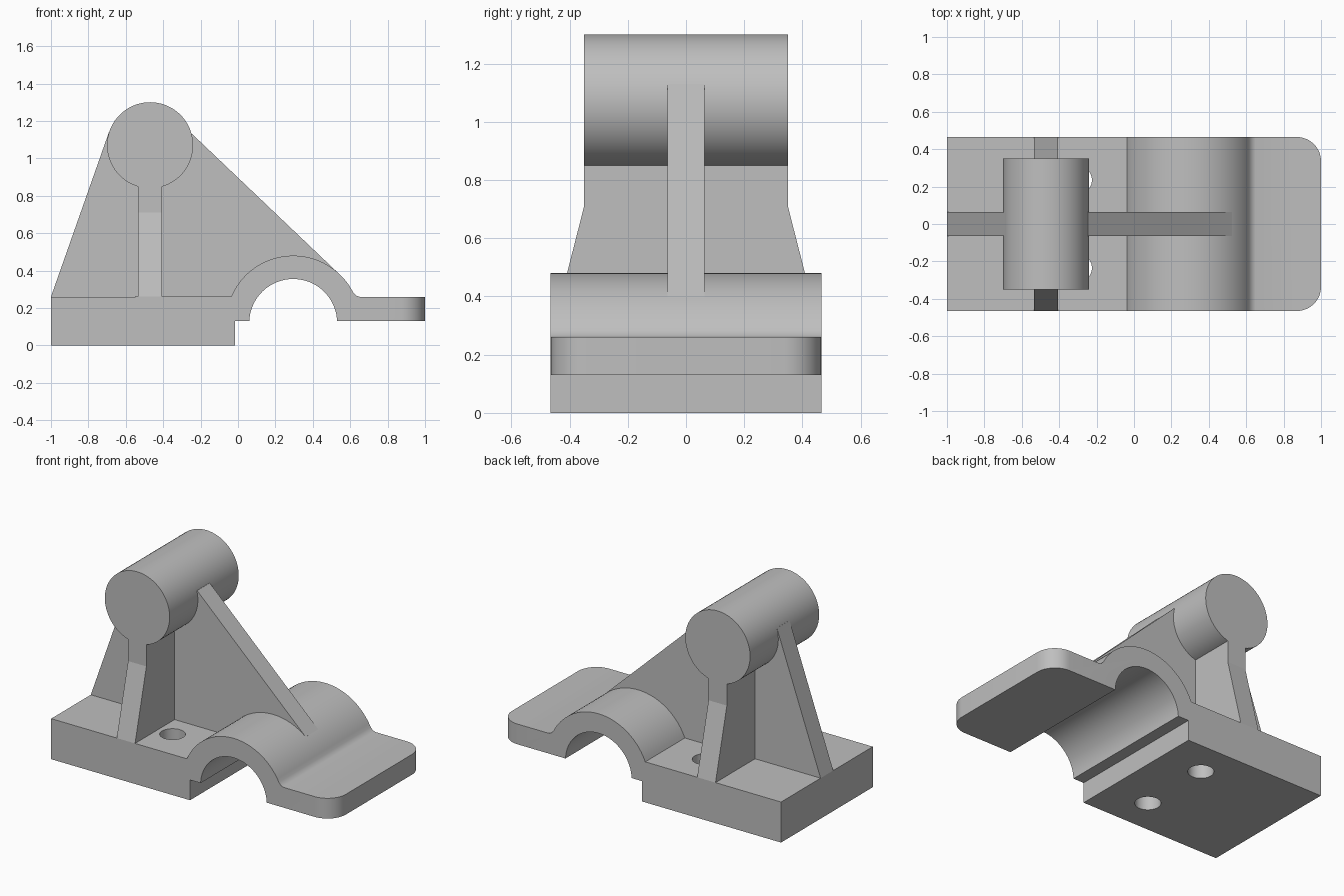
import bpy
import bmesh
from math import sin, cos, radians, pi
from mathutils import Matrix

cube = bpy.data.objects.get("Cube")
if cube:
    bpy.data.objects.remove(cube, do_unlink=True)

HALF_W = 0.465           # half width of the base along y
TOP = 0.26               # top of the base
ARCH = (0.295, 0.12)     # centre of the arch
PIN = (-0.47, 1.07)      # centre of the barrel

grey = bpy.data.materials.new("plain grey")
grey.use_nodes = True
colour = (0.52, 0.52, 0.52, 1)
grey.diffuse_color = colour
grey.node_tree.nodes["Principled BSDF"].inputs["Base Color"].default_value = colour


def finish(name, bm):
    bmesh.ops.recalc_face_normals(bm, faces=bm.faces[:])
    mesh = bpy.data.meshes.new(name)
    bm.to_mesh(mesh)
    bm.free()
    mesh.materials.append(grey)
    obj = bpy.data.objects.new(name, mesh)
    bpy.context.collection.objects.link(obj)
    return obj


def smooth(obj):
    bpy.ops.object.select_all(action='DESELECT')
    obj.select_set(True)
    bpy.context.view_layer.objects.active = obj
    bpy.ops.object.shade_smooth_by_angle(angle=radians(30))


def prism(points, start, depth):
    """Extrude a closed outline of 3D points."""
    bm = bmesh.new()
    face = bm.faces.new([bm.verts.new(p) for p in points])
    out = bmesh.ops.extrude_face_region(bm, geom=[face])
    verts = [v for v in out["geom"] if isinstance(v, bmesh.types.BMVert)]
    bmesh.ops.translate(bm, verts=verts, vec=depth)
    bmesh.ops.translate(bm, verts=bm.verts[:], vec=start)
    return bm


def xz_prism(outline, half):
    return prism([(x, 0, z) for x, z in outline], (0, -half, 0), (0, 2 * half, 0))


def arc(centre, r, a, b, n):
    angles = [radians(a + (b - a) * i / n) for i in range(n + 1)]
    return [(centre[0] + r * cos(t), centre[1] + r * sin(t)) for t in angles]


def cylinder(r, depth, matrix, segments):
    bm = bmesh.new()
    bmesh.ops.create_cone(bm, cap_ends=True, segments=segments, radius1=r,
                          radius2=r, depth=depth, matrix=matrix)
    return bm


# Base block, arch and thin foot as one profile
outline = [(-1, 0), (-0.015, 0), (-0.015, 0.13)]
outline += arc(ARCH, 0.235, 177.5, 2.5, 40)
outline += [(1, 0.13), (1, TOP), (0.65, TOP), (0.632, 0.266)]
outline += arc(ARCH, 0.36, 27, 157.1, 36)
outline += [(-1, TOP)]
bm = xz_prism(outline, HALF_W)
corners = [e for e in bm.edges
           if all(v.co.x > 0.99 for v in e.verts)
           and abs(e.verts[0].co.y - e.verts[1].co.y) < 0.01]
bmesh.ops.bevel(bm, geom=corners, offset=0.13, segments=12,
                profile=0.5, affect='EDGES')
base = finish("base", bm)

# Two bolt holes through the block
for side in (-1, 1):
    place = Matrix.Translation((-0.30, side * 0.235, 0.13))
    cutter = finish("hole_cutter", cylinder(0.075, 0.6, place, 40))
    cutter.hide_render = True
    bpy.ops.object.select_all(action='DESELECT')
    base.select_set(True)
    bpy.context.view_layer.objects.active = base
    mod = base.modifiers.new("bolt_hole", 'BOOLEAN')
    mod.operation = 'DIFFERENCE'
    mod.solver = 'EXACT'
    mod.object = cutter
    bpy.ops.object.modifier_apply(modifier=mod.name)
    bpy.data.objects.remove(cutter, do_unlink=True)
smooth(base)

# Barrel on top
turn = Matrix.Translation((PIN[0], 0, PIN[1])) @ Matrix.Rotation(pi / 2, 4, 'X')
smooth(finish("barrel", cylinder(0.23, 0.70, turn, 72)))

# Long rib from the block's end over the barrel axis to the arch
rib = [(-0.99, 0.2), (-1, TOP), (-0.69, 1.14), PIN, (-0.245, 1.13), (0.525, 0.397)]
rib += arc(ARCH, 0.30, 45, 150, 12)
rib += [(-0.05, 0.2)]
finish("long_rib", xz_prism(rib, 0.064))

# Cross web under the barrel, splayed at the foot
right = [(0.465, TOP), (0.35, 0.71), (0.35, 0.9)]
web = [(0.46, 0.2)] + right
web += [(-y, z) for y, z in reversed(web)]
finish("cross_web", prism([(0, y, z) for y, z in web], (-0.535, 0, 0), (0.13, 0, 0)))
